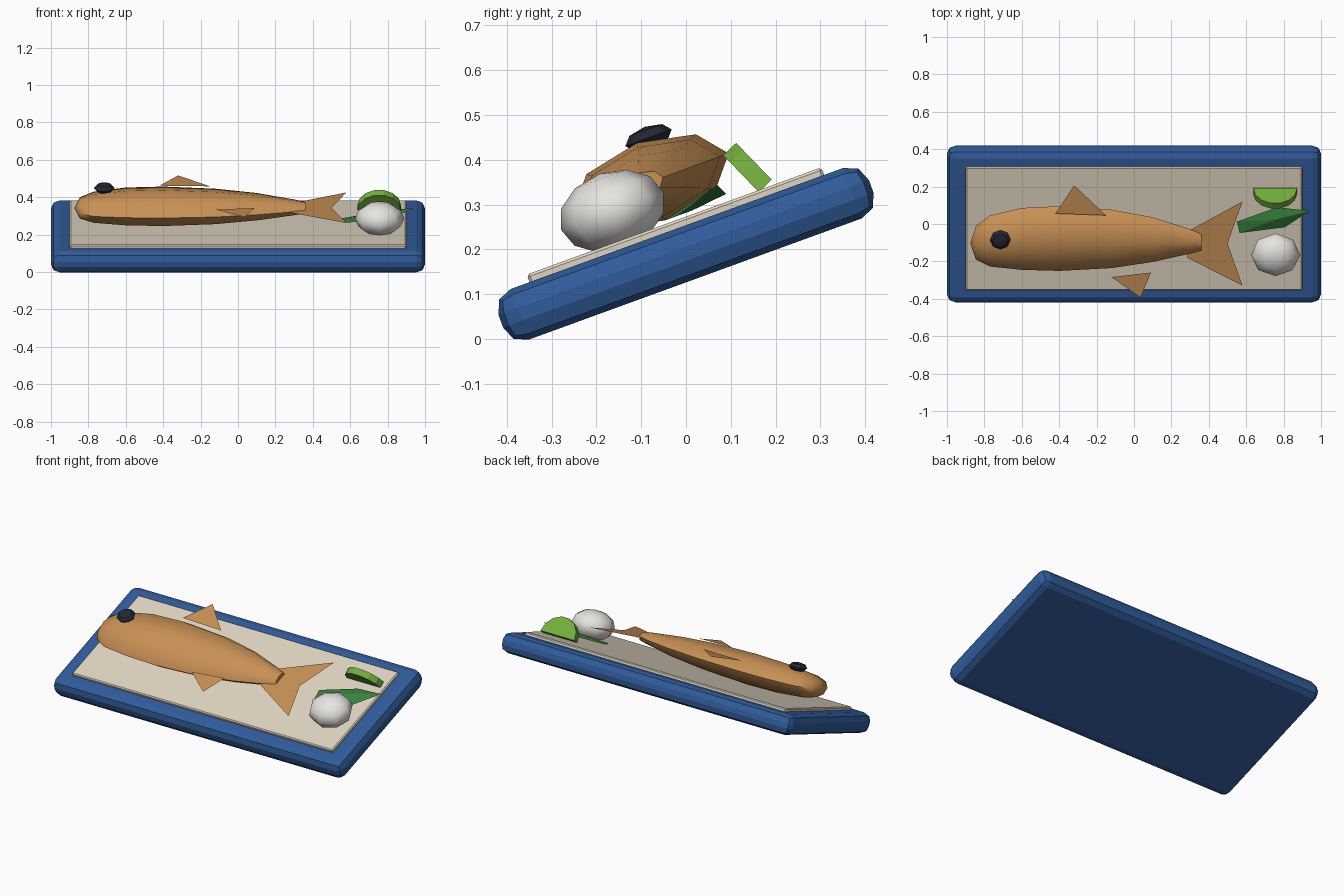
import bpy, bmesh, math
from mathutils import Matrix, Vector

if "Cube" in bpy.data.objects:
    bpy.data.objects.remove(bpy.data.objects["Cube"])

# Everything is laid out flat on the tray, then tilted 20 degrees
TILT = Matrix.Translation((0, 0, 0.19)) @ Matrix.Rotation(math.radians(20), 4, 'X')


def material(name, rgb):
    m = bpy.data.materials.new(name)
    m.diffuse_color = (*rgb, 1)
    m.use_nodes = True
    m.node_tree.nodes["Principled BSDF"].inputs["Base Color"].default_value = m.diffuse_color
    return m


BLUE = material("blue_glaze", (0.03, 0.107, 0.33))
CREAM = material("cream", (0.73, 0.66, 0.53))
TAN = material("fish_skin", (0.58, 0.28, 0.09))
DARK = material("dark", (0.017, 0.021, 0.034))
LIME = material("lime_green", (0.17, 0.43, 0.045))
LEAF = material("leaf_green", (0.04, 0.22, 0.045))
WHITE = material("white", (0.80, 0.78, 0.75))


def finish(name, bm, mat, smooth=False):
    bm.transform(TILT)
    me = bpy.data.meshes.new(name)
    bm.to_mesh(me)
    bm.free()
    me.materials.append(mat)
    for p in me.polygons:
        p.use_smooth = smooth
    ob = bpy.data.objects.new(name, me)
    bpy.context.collection.objects.link(ob)
    return ob


def slab(name, size, z, mat, bevel, segments):
    bm = bmesh.new()
    bmesh.ops.create_cube(bm, size=1, matrix=Matrix.Translation((0, 0, z)) @ Matrix.Diagonal((*size, 1)))
    ob = finish(name, bm, mat)
    mod = ob.modifiers.new("bevel", 'BEVEL')
    mod.width, mod.segments = bevel, segments


def ball(name, center, radii, seg, rings, mat, smooth):
    bm = bmesh.new()
    bmesh.ops.create_uvsphere(bm, u_segments=seg, v_segments=rings, radius=1,
                              matrix=Matrix.Translation(center) @ Matrix.Diagonal((*radii, 1)))
    finish(name, bm, mat, smooth)


def sheet(name, points, faces, mat):
    bm = bmesh.new()
    vs = [bm.verts.new(p) for p in points]
    for f in faces:
        bm.faces.new([vs[i] for i in f])
    finish(name, bm, mat)


# Tray and its inlay
slab("tray", (2.0, 0.88, 0.12), 0, BLUE, 0.045, 2)
slab("tray_inlay", (1.8, 0.70, 0.028), 0.064, CREAM, 0.006, 1)

# Fish body: eight-sided loft; stations are x, centre y, half width, half height
stations = [(-0.845, -0.042, 0.095, 0.052), (-0.77, -0.032, 0.145, 0.073),
            (-0.60, -0.020, 0.176, 0.088), (-0.40, -0.018, 0.184, 0.092),
            (-0.12, -0.020, 0.166, 0.082), (0.10, -0.024, 0.127, 0.064),
            (0.30, -0.034, 0.070, 0.038), (0.36, -0.038, 0.048, 0.028)]
bm = bmesh.new()
rings = []
for x, c, a, b in stations:
    rings.append([bm.verts.new((x, c + a * math.cos(k * math.pi / 4), 0.178 + b * math.sin(k * math.pi / 4)))
                  for k in range(8)])
for r, s in zip(rings, rings[1:]):
    for k in range(8):
        bm.faces.new((r[k], r[(k + 1) % 8], s[(k + 1) % 8], s[k]))
nose = bm.verts.new((-0.875, -0.045, 0.178))
for k in range(8):
    bm.faces.new((nose, rings[0][(k + 1) % 8], rings[0][k]))
bm.faces.new(rings[-1])
bmesh.ops.recalc_face_normals(bm, faces=bm.faces)
body = finish("fish_body", bm, TAN, True)
bpy.context.view_layer.objects.active = body
body.select_set(True)
bpy.ops.object.shade_smooth_by_angle(angle=math.radians(50))

# Thin fins and forked tail
sheet("dorsal_fin", [(-0.42, 0.145, 0.236), (-0.15, 0.135, 0.236), (-0.32, 0.306, 0.236)], [(0, 1, 2)], TAN)
sheet("belly_fin", [(-0.12, -0.218, 0.232), (0.035, -0.335, 0.232), (0.09, -0.192, 0.232)], [(0, 1, 2)], TAN)
sheet("tail_fin", [(0.285, 0.023, 0.18), (0.285, -0.126, 0.18), (0.58, -0.285, 0.18),
                   (0.50, -0.045, 0.18), (0.58, 0.193, 0.18)], [(0, 1, 3), (1, 2, 3), (0, 3, 4)], TAN)

# Eye and round white garnish
ball("fish_eye", (-0.715, 0.01, 0.272), (0.055, 0.055, 0.026), 8, 4, DARK, False)
ball("white_garnish", (0.757, -0.122, 0.146), (0.132, 0.122, 0.088), 8, 6, WHITE, True)

# Lime slice: half disc leaning toward the front
bm = bmesh.new()
outline = [bm.verts.new((0.117 * math.cos(k * math.pi / 7), 0.02, 0.117 * math.sin(k * math.pi / 7)))
           for k in range(8)]
face = bm.faces.new(outline)
ext = bmesh.ops.extrude_face_region(bm, geom=[face])
bmesh.ops.translate(bm, vec=(0, -0.04, 0), verts=[v for v in ext["geom"] if isinstance(v, bmesh.types.BMVert)])
bmesh.ops.recalc_face_normals(bm, faces=bm.faces)
bm.transform(Matrix.Translation((0.755, 0.218, 0.082)) @ Matrix.Rotation(math.radians(24), 4, 'X'))
finish("lime_slice", bm, LIME)

# Folded leaf with a raised tip
sheet("leaf", [(0.55, 0.045, 0.086), (0.565, -0.02, 0.086), (0.805, 0.012, 0.086),
               (0.94, 0.118, 0.120), (0.767, 0.13, 0.095), (0.76, 0.065, 0.108)],
      [(0, 1, 5), (1, 2, 5), (2, 3, 5), (3, 4, 5), (4, 0, 5)], LEAF)
